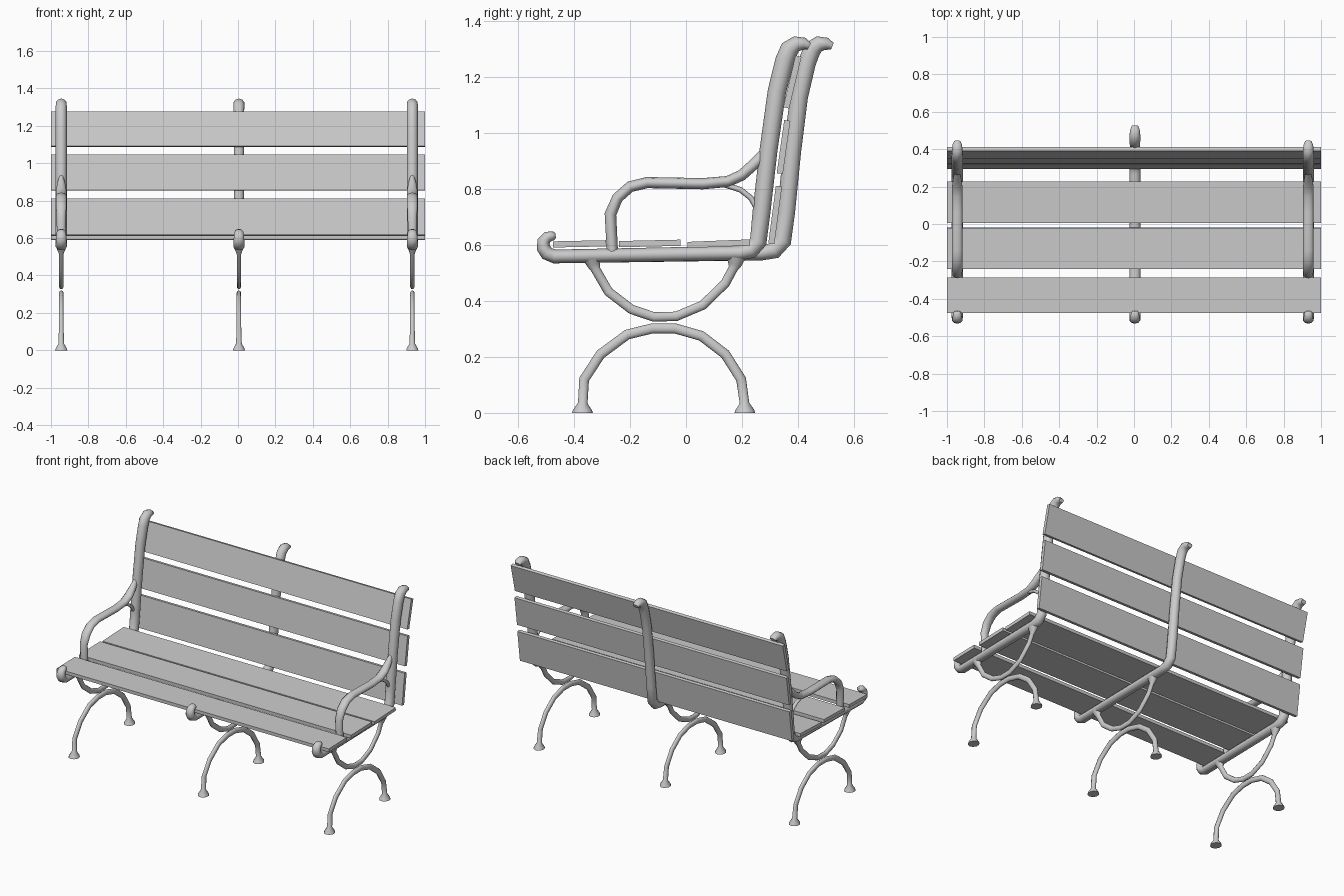
import bpy, bmesh, math
from mathutils import Vector

SIDES = 10


def finish(name, bm, angle=None):
    bmesh.ops.recalc_face_normals(bm, faces=bm.faces[:])
    me = bpy.data.meshes.new(name)
    bm.to_mesh(me)
    bm.free()
    ob = bpy.data.objects.new(name, me)
    bpy.context.collection.objects.link(ob)
    if angle:
        bpy.ops.object.select_all(action='DESELECT')
        ob.select_set(True)
        bpy.context.view_layer.objects.active = ob
        bpy.ops.object.shade_smooth_by_angle(angle=math.radians(angle))
    return ob


def tube(name, x, path):
    """Sweep an oval along (y, z, in-plane radius, x radius) points."""
    bm = bmesh.new()
    pts = [Vector((x, p[0], p[1])) for p in path]
    rings = []
    for i, p in enumerate(pts):
        d_in = (p - pts[i - 1]).normalized() if i else None
        d_out = (pts[i + 1] - p).normalized() if i < len(pts) - 1 else None
        t = ((d_in or d_out) + (d_out or d_in)).normalized()
        n = Vector((0, -t.z, t.y))
        ring = []
        for k in range(SIDES):
            a = 2 * math.pi * k / SIDES
            ring.append(bm.verts.new(p + n * math.cos(a) * path[i][2]
                                     + Vector((math.sin(a) * path[i][3], 0, 0))))
        rings.append(ring)
    for r, s in zip(rings, rings[1:]):
        for k in range(SIDES):
            j = (k + 1) % SIDES
            bm.faces.new((r[k], r[j], s[j], s[k]))
    bm.faces.new(rings[0])
    bm.faces.new(rings[-1])
    return finish(name, bm, 50)


def even(points, r, rx):
    return [(y, z, r, rx) for y, z in points]


def slat(name, a, b, thick=0.022):
    """Full-width plank whose centre line runs from a to b in the side view."""
    a, b = Vector(a), Vector(b)
    d = (b - a).normalized()
    n = Vector((-d.y, d.x)) * thick / 2
    bm = bmesh.new()
    face = bm.faces.new([bm.verts.new((-1, p.x, p.y))
                         for p in (a + n, b + n, b - n, a - n)])
    ext = bmesh.ops.extrude_face_region(bm, geom=[face])
    bmesh.ops.translate(bm, vec=(2, 0, 0),
                        verts=[v for v in ext['geom'] if isinstance(v, bmesh.types.BMVert)])
    return finish(name, bm)


# Planks of the seat and back
for i, (a, b) in enumerate([((-0.475, 0.602), (-0.285, 0.606)),
                            ((-0.24, 0.603), (-0.02, 0.608)),
                            ((0.005, 0.6), (0.228, 0.609))]):
    slat(f"seat_slat_{i + 1}", a, b)
for i, (a, b) in enumerate([((0.305, 0.605), (0.332, 0.81)),
                            ((0.335, 0.855), (0.362, 1.045)),
                            ((0.358, 1.09), (0.402, 1.275))]):
    slat(f"back_slat_{i + 1}", a, b)

# Curled front end shared by all seat rails
CURL = [(-0.466, 0.634, 0.009, 0.013), (-0.474, 0.633, 0.016, 0.022),
        (-0.495, 0.629, 0.02, 0.025), (-0.509, 0.612, 0.023, 0.028),
        (-0.509, 0.589, 0.025, 0.03), (-0.497, 0.57, 0.025, 0.031),
        (-0.47, 0.559, 0.025, 0.031)]

# Rail and back post: the end frames sit in front of the slats
END_POST = CURL + [(0.19, 0.571, 0.026, 0.031), (0.232, 0.58, 0.029, 0.031),
                   (0.258, 0.612, 0.031, 0.031), (0.27, 0.72, 0.032, 0.031),
                   (0.295, 0.94, 0.032, 0.031), (0.325, 1.15, 0.033, 0.031),
                   (0.353, 1.26, 0.034, 0.031), (0.37, 1.3, 0.034, 0.031),
                   (0.395, 1.319, 0.028, 0.03), (0.422, 1.319, 0.022, 0.027),
                   (0.441, 1.31, 0.013, 0.018)]

# The middle frame passes behind the slats
MID_POST = CURL + [(0.27, 0.571, 0.026, 0.03), (0.315, 0.58, 0.03, 0.03),
                   (0.345, 0.615, 0.032, 0.03), (0.358, 0.72, 0.032, 0.029),
                   (0.38, 0.94, 0.032, 0.029), (0.404, 1.13, 0.032, 0.029),
                   (0.432, 1.25, 0.032, 0.029), (0.451, 1.3, 0.033, 0.03),
                   (0.476, 1.319, 0.028, 0.03), (0.502, 1.319, 0.022, 0.027),
                   (0.523, 1.31, 0.013, 0.018)]

# Arched legs with flared feet
LEGS = ([(-0.37, 0.0, 0.037, 0.034), (-0.37, 0.01, 0.034, 0.031),
         (-0.369, 0.035, 0.017, 0.016)]
        + even([(-0.364, 0.12), (-0.305, 0.21), (-0.21, 0.28), (-0.12, 0.302),
                (-0.04, 0.302), (0.055, 0.275), (0.14, 0.21), (0.197, 0.12)], 0.018, 0.013)
        + [(0.209, 0.035, 0.017, 0.016), (0.21, 0.01, 0.034, 0.031),
           (0.21, 0.0, 0.037, 0.034)])

# Upward cradle between the legs and the seat rail
CRADLE = ([(-0.333, 0.55, 0.034, 0.028), (-0.33, 0.53, 0.024, 0.018)]
          + even([(-0.323, 0.513), (-0.277, 0.433), (-0.195, 0.37), (-0.115, 0.343),
                  (-0.035, 0.345), (0.06, 0.385), (0.14, 0.463), (0.169, 0.517)], 0.017, 0.012)
          + [(0.174, 0.53, 0.024, 0.018), (0.178, 0.555, 0.034, 0.028)])

# Armrest and its small curved brace
ARM = ([(-0.263, 0.575, 0.02, 0.024), (-0.27, 0.71, 0.021, 0.026)]
       + even([(-0.245, 0.768), (-0.2, 0.808), (-0.14, 0.823), (0.06, 0.819),
               (0.15, 0.827), (0.2, 0.85)], 0.02, 0.029)
       + [(0.24, 0.886, 0.02, 0.023), (0.28, 0.925, 0.02, 0.012)])
BRACE = even([(0.14, 0.815), (0.195, 0.797), (0.232, 0.768), (0.262, 0.715)], 0.01, 0.012)

for side, x, post in (("left", -0.945, END_POST), ("middle", 0.005, MID_POST),
                      ("right", 0.932, END_POST)):
    tube(f"{side}_rail_and_post", x, post)
    tube(f"{side}_legs", x, LEGS)
    tube(f"{side}_cradle", x, CRADLE)
    if side != "middle":
        tube(f"{side}_armrest", x, ARM)
        tube(f"{side}_arm_brace", x, BRACE)
